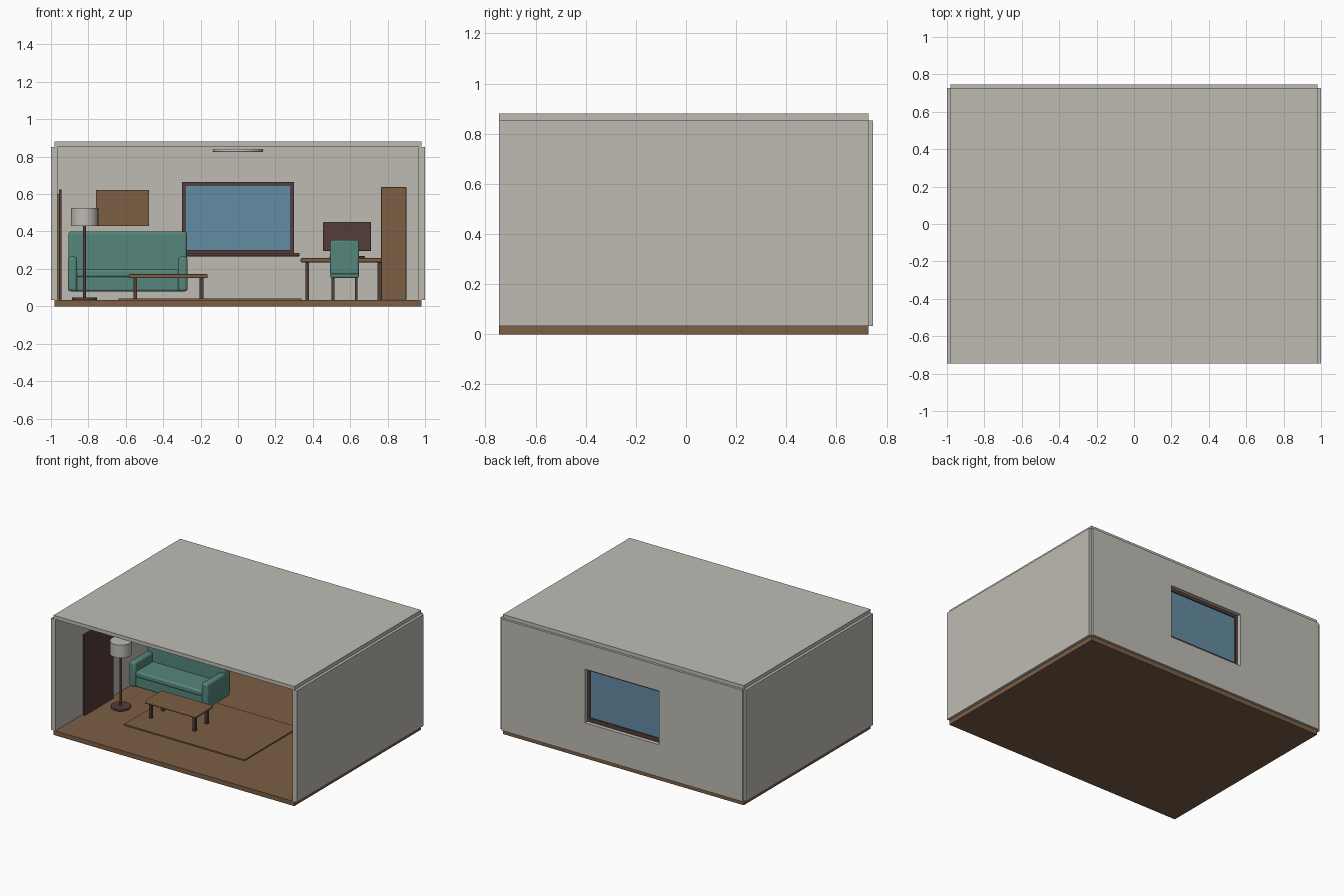
import bpy
import math

cube = bpy.data.objects.get("Cube")
if cube:
    bpy.data.objects.remove(cube, do_unlink=True)


def material(name, rgb):
    m = bpy.data.materials.new(name)
    m.use_nodes = True
    m.diffuse_color = (*rgb, 1)
    m.node_tree.nodes["Principled BSDF"].inputs["Base Color"].default_value = (*rgb, 1)
    return m


PLASTER = material("warm grey plaster", (0.52, 0.50, 0.455))
WOOD = material("brown wood", (0.20, 0.113, 0.058))
DARK = material("dark brown", (0.09, 0.047, 0.041))
FABRIC = material("teal fabric", (0.093, 0.24, 0.20))
GLASS = material("blue glass", (0.127, 0.264, 0.37))


def finish(ob, name, mat, bevel=0):
    ob.name = name
    ob.data.materials.append(mat)
    if bevel:
        mod = ob.modifiers.new("rounded edges", "BEVEL")
        mod.width = bevel
        mod.segments = 3
        mod.limit_method = "ANGLE"
    return ob


def box(name, mat, x, y, z, bevel=0):
    """Box from (min, max) ranges on each axis."""
    spans = (x, y, z)
    bpy.ops.mesh.primitive_cube_add(size=1, location=[(a + b) / 2 for a, b in spans])
    ob = bpy.context.object
    ob.scale = [b - a for a, b in spans]
    bpy.ops.object.transform_apply(location=False, rotation=False, scale=True)
    if bevel:
        bpy.ops.object.shade_smooth_by_angle(angle=math.radians(40))
    return finish(ob, name, mat, bevel)


def disc(name, mat, x, y, z, radius, bevel=0):
    """Upright cylinder between two heights."""
    bpy.ops.mesh.primitive_cylinder_add(vertices=48, radius=radius, depth=z[1] - z[0],
                                        location=(x, y, (z[0] + z[1]) / 2))
    bpy.ops.object.shade_smooth_by_angle(angle=math.radians(40))
    return finish(bpy.context.object, name, mat, bevel)


def legs(name, xs, ys, top, half):
    for i, x in enumerate(xs):
        for j, y in enumerate(ys):
            box(f"{name}_{i}{j}", DARK, (x - half, x + half), (y - half, y + half), (FLOOR, top))


# Room shell
FLOOR, TOP, FRONT, BACK = 0.033, 0.853, -0.745, 0.728
WALL_Y = (0.712, 0.745)
WINDOW_Z = (0.27, 0.665)
box("floor", WOOD, (-0.98, 0.98), (FRONT, BACK), (0, FLOOR))
box("ceiling", PLASTER, (-0.98, 0.98), (FRONT, BACK), (TOP, 0.88))
for side, s in (("left", 1), ("right", -1)):
    box(f"{side}_wall", PLASTER, sorted((s * 0.965, s)), (FRONT, BACK), (FLOOR, TOP))
    box(f"{side}_back_wall", PLASTER, sorted((s * 0.3, s * 0.98)), WALL_Y, (FLOOR, TOP))
box("wall_below_window", PLASTER, (-0.3, 0.3), WALL_Y, (FLOOR, WINDOW_Z[0]))
box("wall_above_window", PLASTER, (-0.3, 0.3), WALL_Y, (WINDOW_Z[1], TOP))

# Window
FRAME_Y = (0.69, 0.716)
for side, s in (("left", 1), ("right", -1)):
    box(f"window_{side}_frame", DARK, sorted((s * 0.28, s * 0.3)), FRAME_Y, WINDOW_Z)
box("window_top_frame", DARK, (-0.28, 0.28), FRAME_Y, (0.645, 0.665))
box("window_bottom_frame", DARK, (-0.28, 0.28), FRAME_Y, (0.27, 0.30))
box("window_glass", GLASS, (-0.28, 0.28), (0.70, 0.708), (0.30, 0.645))
box("window_sill", DARK, (-0.33, 0.33), (0.65, 0.712), (0.267, 0.285), 0.006)

# Door on the right wall
box("door_back", WOOD, (-0.966, -0.957), (-0.42, -0.115), (FLOOR, 0.60))
box("door_panel", DARK, (-0.957, -0.943), (-0.435, -0.10), (FLOOR, 0.625))

# Rug, wall picture and ceiling light
box("rug", WOOD, (-0.64, 0.34), (-0.41, 0.22), (FLOOR, 0.042))
box("wall_picture", WOOD, (-0.76, -0.475), (0.698, 0.712), (0.43, 0.622))
disc("ceiling_light", PLASTER, 0, 0, (0.824, 0.841), 0.135, 0.007)

# Sofa
box("sofa_base", FABRIC, (-0.9, -0.28), (0.045, 0.30), (0.08, 0.165), 0.012)
box("sofa_cushion", FABRIC, (-0.865, -0.315), (0.04, 0.25), (0.155, 0.198), 0.012)
box("sofa_backrest", FABRIC, (-0.907, -0.273), (0.235, 0.305), (0.08, 0.40), 0.015)
for side, x in (("left", -0.295), ("right", -0.885)):
    box(f"sofa_{side}_arm", FABRIC, (x - 0.025, x + 0.025), (0.03, 0.30), (0.08, 0.265), 0.015)

# Coffee table
box("coffee_table_top", WOOD, (-0.583, -0.163), (-0.255, -0.055), (0.15, 0.172), 0.006)
legs("coffee_table_leg", (-0.55, -0.195), (-0.225, -0.085), 0.15, 0.01)

# Floor lamp
disc("lamp_base", DARK, -0.82, -0.19, (FLOOR, 0.048), 0.067, 0.004)
disc("lamp_pole", DARK, -0.82, -0.19, (0.048, 0.45), 0.008)
disc("lamp_shade", PLASTER, -0.82, -0.19, (0.43, 0.525), 0.073)

# Desk with monitor
box("desk_top", WOOD, (0.335, 0.79), (0.34, 0.56), (0.235, 0.257), 0.006)
legs("desk_leg", (0.37, 0.755), (0.37, 0.53), 0.235, 0.01)
box("monitor_foot", DARK, (0.49, 0.68), (0.43, 0.51), (0.257, 0.268), 0.004)
box("monitor_stand", DARK, (0.57, 0.60), (0.47, 0.485), (0.268, 0.31))
box("monitor_screen", DARK, (0.455, 0.712), (0.455, 0.475), (0.295, 0.452), 0.006)

# Chair facing the desk
box("chair_seat", FABRIC, (0.493, 0.647), (0.19, 0.335), (0.152, 0.18), 0.008)
box("chair_back", FABRIC, (0.493, 0.647), (0.185, 0.21), (0.17, 0.355), 0.01)
legs("chair_leg", (0.508, 0.632), (0.205, 0.315), 0.155, 0.007)

# Bookcase beside the left wall
box("bookcase", WOOD, (0.765, 0.90), (0.0, 0.32), (FLOOR, 0.637), 0.004)
